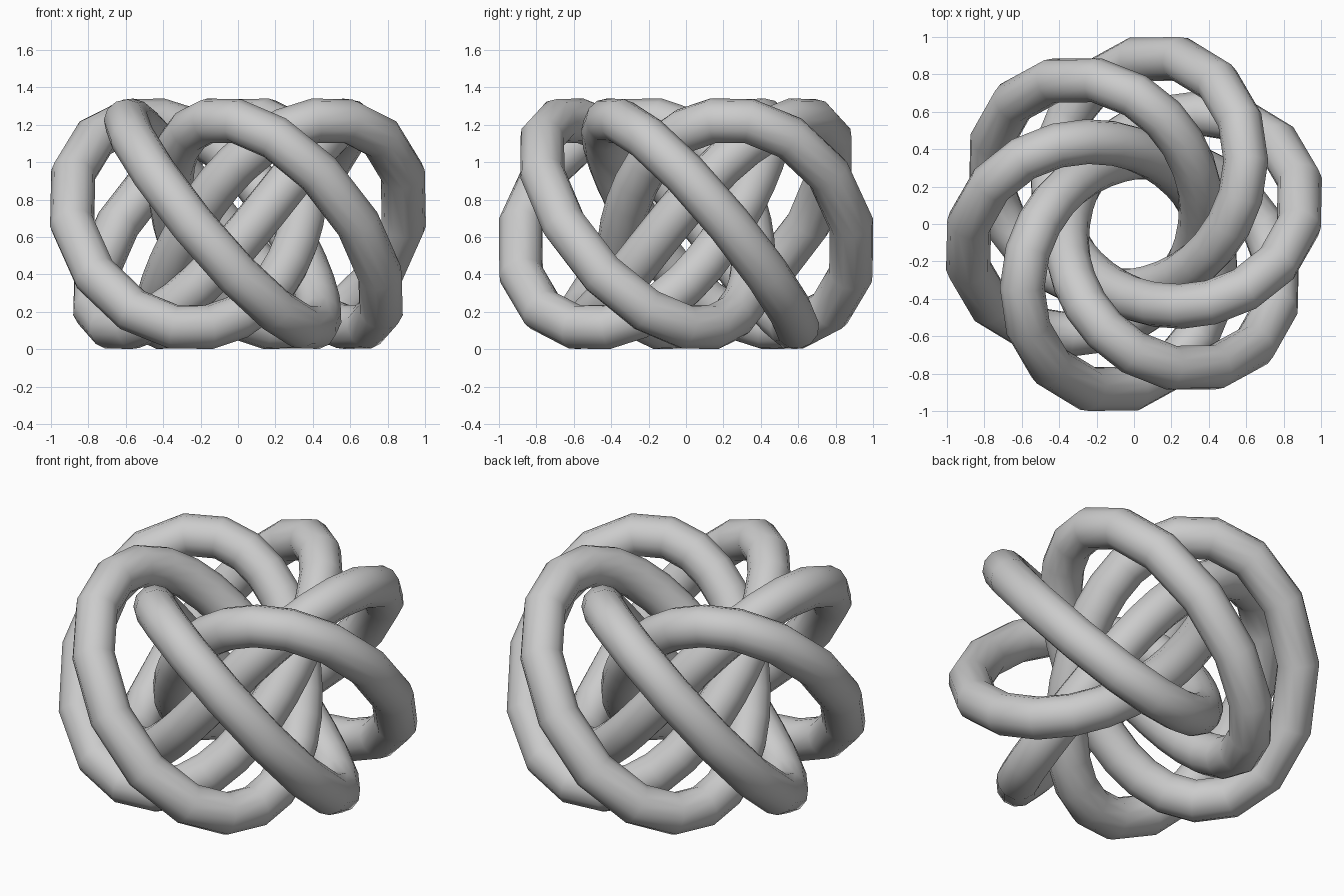
import bpy
from math import sin, cos, pi, radians, sqrt

cube = bpy.data.objects.get("Cube")
if cube:
    bpy.data.objects.remove(cube, do_unlink=True)

# One grey for everything
grey = bpy.data.materials.new("plain grey")
grey.use_nodes = True
colour = (0.6, 0.6, 0.6, 1)
grey.diffuse_color = colour
grey.node_tree.nodes["Principled BSDF"].inputs["Base Color"].default_value = colour

# A single closed strand: five turns about the axis, six outward lobes
TURNS, LOBES, STEPS = 5, 6, 120
WIDTH, RISE, TUBE = 1.132, 1.118, 0.12
MID_Z, START = 0.67, radians(14.5)

curve = bpy.data.curves.new("knot_strand", "CURVE")
curve.dimensions = "3D"
curve.bevel_depth = TUBE
curve.bevel_resolution = 4
spline = curve.splines.new("POLY")
spline.points.add(STEPS - 1)
spline.use_cyclic_u = True
spline.use_smooth = True

# The path swings wide and fast outside, tight and slow around the hole
for i, point in enumerate(spline.points):
    t = 2 * pi * i / STEPS
    angle, wind = START - TURNS * t, LOBES * t
    spread = sqrt(5) - cos(wind)
    r = WIDTH / spread
    point.co = (r * cos(angle), r * sin(angle), MID_Z + RISE * sin(wind) / spread, 1)

# Turn the swept tube into a mesh
strand = bpy.data.objects.new("knot_strand", curve)
bpy.context.collection.objects.link(strand)
bpy.ops.object.select_all(action="DESELECT")
strand.select_set(True)
bpy.context.view_layer.objects.active = strand
bpy.ops.object.convert(target="MESH")
strand = bpy.context.object
strand.data.materials.clear()
strand.data.materials.append(grey)
bpy.ops.object.shade_smooth_by_angle(angle=radians(40))
